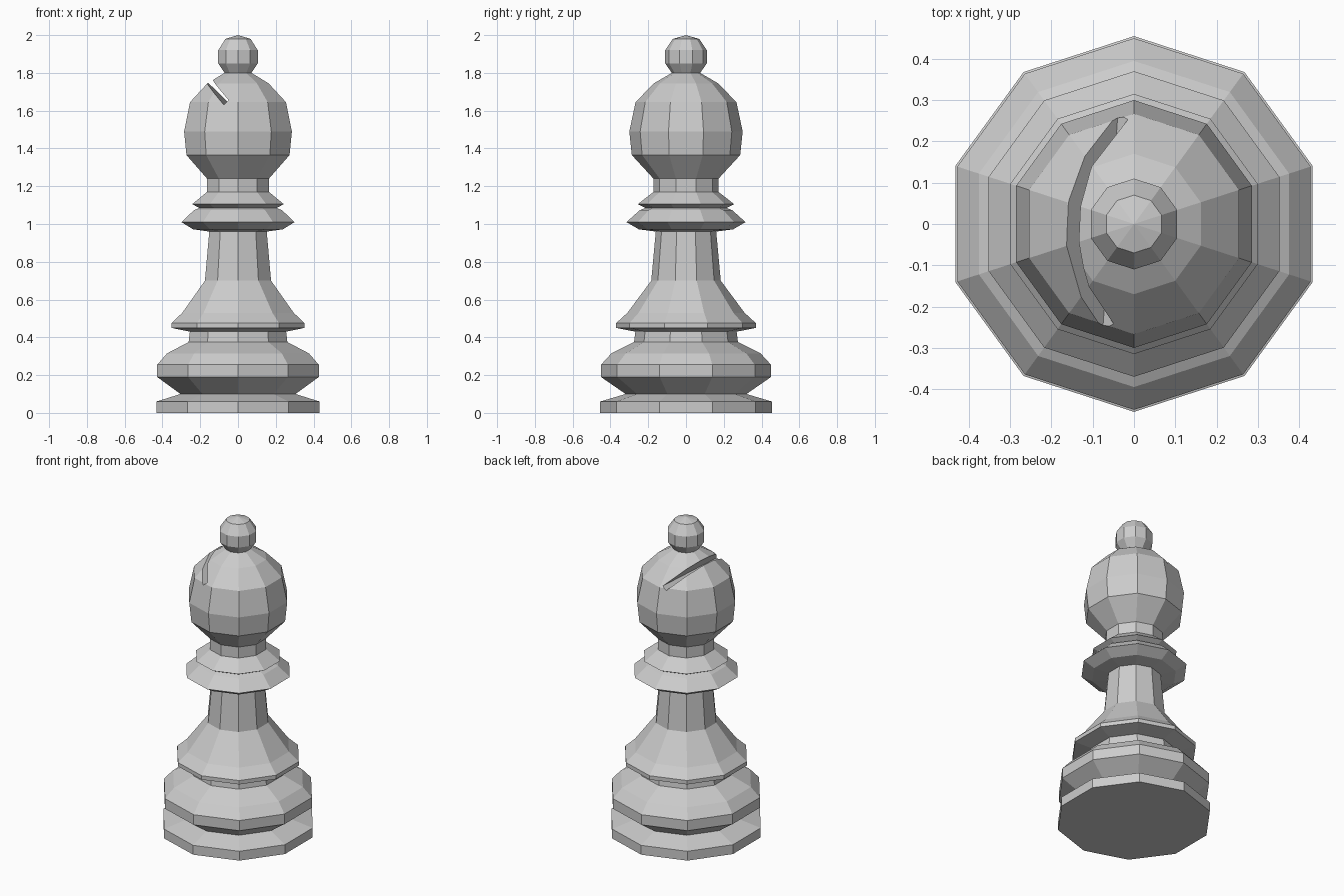
import bpy, bmesh
from math import pi, cos, sin, radians

if "Cube" in bpy.data.objects:
    bpy.data.objects.remove(bpy.data.objects["Cube"])

SIDES = 10

# Turned profile as (radius, height), from the foot up to the finial
profile = [
    (0.455, 0.0), (0.455, 0.06), (0.32, 0.10),                  # foot
    (0.45, 0.19), (0.45, 0.255), (0.395, 0.315), (0.275, 0.375),  # bulge
    (0.268, 0.43), (0.37, 0.45), (0.37, 0.475), (0.31, 0.53),   # lower ring
    (0.184, 0.70), (0.16, 0.96),                                # stem
    (0.25, 0.972), (0.315, 1.01), (0.245, 1.073),               # collar
    (0.215, 1.085), (0.255, 1.105), (0.172, 1.17), (0.172, 1.24),  # neck
    (0.287, 1.365), (0.30, 1.49), (0.267, 1.645), (0.17, 1.745),  # head
    (0.075, 1.80), (0.11, 1.85), (0.11, 1.92), (0.07, 1.98),    # finial
]


def add_object(name, bm):
    mesh = bpy.data.meshes.new(name)
    bmesh.ops.recalc_face_normals(bm, faces=bm.faces)
    bm.to_mesh(mesh)
    bm.free()
    obj = bpy.data.objects.new(name, mesh)
    bpy.context.collection.objects.link(obj)
    return obj


def lathe(name, points, top):
    bm = bmesh.new()
    rings = []
    for r, z in points:
        rings.append([bm.verts.new((r * cos(pi / 2 + 2 * pi * i / SIDES),
                                    r * sin(pi / 2 + 2 * pi * i / SIDES), z))
                      for i in range(SIDES)])
    tip = bm.verts.new((0, 0, top))
    bm.faces.new(rings[0])
    for i in range(SIDES):
        j = (i + 1) % SIDES
        for a, b in zip(rings, rings[1:]):
            bm.faces.new((a[i], a[j], b[j], b[i]))
        bm.faces.new((rings[-1][i], rings[-1][j], tip))
    return add_object(name, bm)


# Turned body
body = lathe("turned_body", profile, 2.0)

# Slanted slot cutter through the upper left of the head
bm = bmesh.new()
bmesh.ops.create_cube(bm, size=1)
cutter = add_object("slot_cutter", bm)
cutter.scale = (0.4, 1.0, 0.034)
cutter.rotation_euler = (0, radians(47.7), radians(-4))
cutter.location = (-0.18, 0, 1.791)
cutter.hide_render = True
cutter.hide_viewport = True
cutter.display_type = 'WIRE'

cut = body.modifiers.new("slot", 'BOOLEAN')
cut.operation = 'DIFFERENCE'
cut.solver = 'EXACT'
cut.object = cutter
